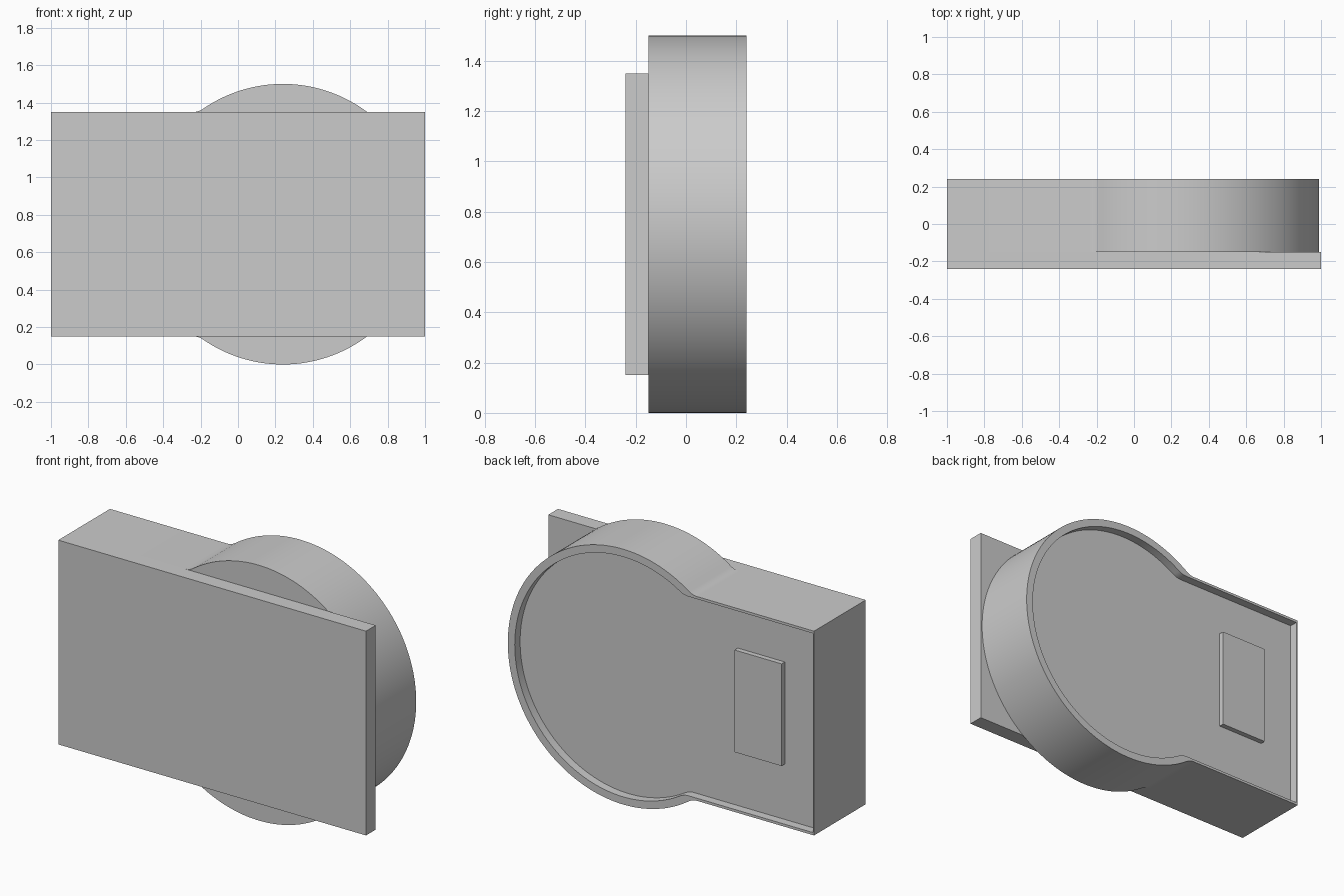
import bpy, bmesh
from math import sqrt, atan2, pi, cos, sin, radians

cube = bpy.data.objects.get("Cube")
if cube:
    bpy.data.objects.remove(cube, do_unlink=True)

grey = bpy.data.materials.new("light_grey")
grey.use_nodes = True
grey.diffuse_color = (0.6, 0.6, 0.6, 1)
grey.node_tree.nodes["Principled BSDF"].inputs["Base Color"].default_value = (0.6, 0.6, 0.6, 1)

CX, CZ = 0.24, 0.75     # centre of the round end


def arc(cx, cz, r, a0, a1, n):
    return [(cx + r * cos(a0 + (a1 - a0) * i / n),
             cz + r * sin(a0 + (a1 - a0) * i / n)) for i in range(n + 1)]


def keyhole(radius, half, end, fillet):
    """Outline of a round head with filleted necks and a square end."""
    dx = sqrt((radius + fillet) ** 2 - (half + fillet) ** 2)
    a = atan2(half + fillet, -dx)
    head = arc(CX, CZ, radius, 0, a, 56)
    neck = arc(CX - dx, CZ + half + fillet, fillet, a - pi, -pi / 2, 8)[1:]
    upper = head + neck + [(end, CZ + half)]
    lower = [(x, 2 * CZ - z) for x, z in reversed(upper[1:])]
    return upper + lower


def finish(bm, name):
    bmesh.ops.recalc_face_normals(bm, faces=bm.faces)
    mesh = bpy.data.meshes.new(name)
    bm.to_mesh(mesh)
    bm.free()
    mesh.materials.append(grey)
    obj = bpy.data.objects.new(name, mesh)
    bpy.context.collection.objects.link(obj)
    return obj


def box(name, x0, x1, y0, y1, z0, z1):
    bm = bmesh.new()
    bmesh.ops.create_cube(bm, size=1)
    for v in bm.verts:
        v.co = (x1 if v.co.x > 0 else x0,
                y1 if v.co.y > 0 else y0,
                z1 if v.co.z > 0 else z0)
    return finish(bm, name)


# Keyhole housing with a shallow recess in its back
outer = keyhole(0.75, 0.6, -1, 0.093)
inner = keyhole(0.705, 0.585, -0.992, 0.11)
bm = bmesh.new()
rings = [[bm.verts.new((x, y, z)) for x, z in outline]
         for outline, y in ((outer, -0.15), (outer, 0.24), (inner, 0.24), (inner, 0.19))]
for r0, r1 in zip(rings, rings[1:]):
    for i in range(len(r0)):
        j = (i + 1) % len(r0)
        bm.faces.new((r0[i], r0[j], r1[j], r1[i]))
bm.faces.new(rings[0])
bm.faces.new(rings[-1])
housing = finish(bm, "housing")
bpy.ops.object.select_all(action='DESELECT')
housing.select_set(True)
bpy.context.view_layer.objects.active = housing
bpy.ops.object.shade_smooth_by_angle(angle=radians(30))

# Front plate and raised pad inside the recess
box("front_plate", -1, 1, -0.24, -0.15, 0.15, 1.35)
box("back_pad", -0.775, -0.47, 0.18, 0.22, 0.49, 1.09)
